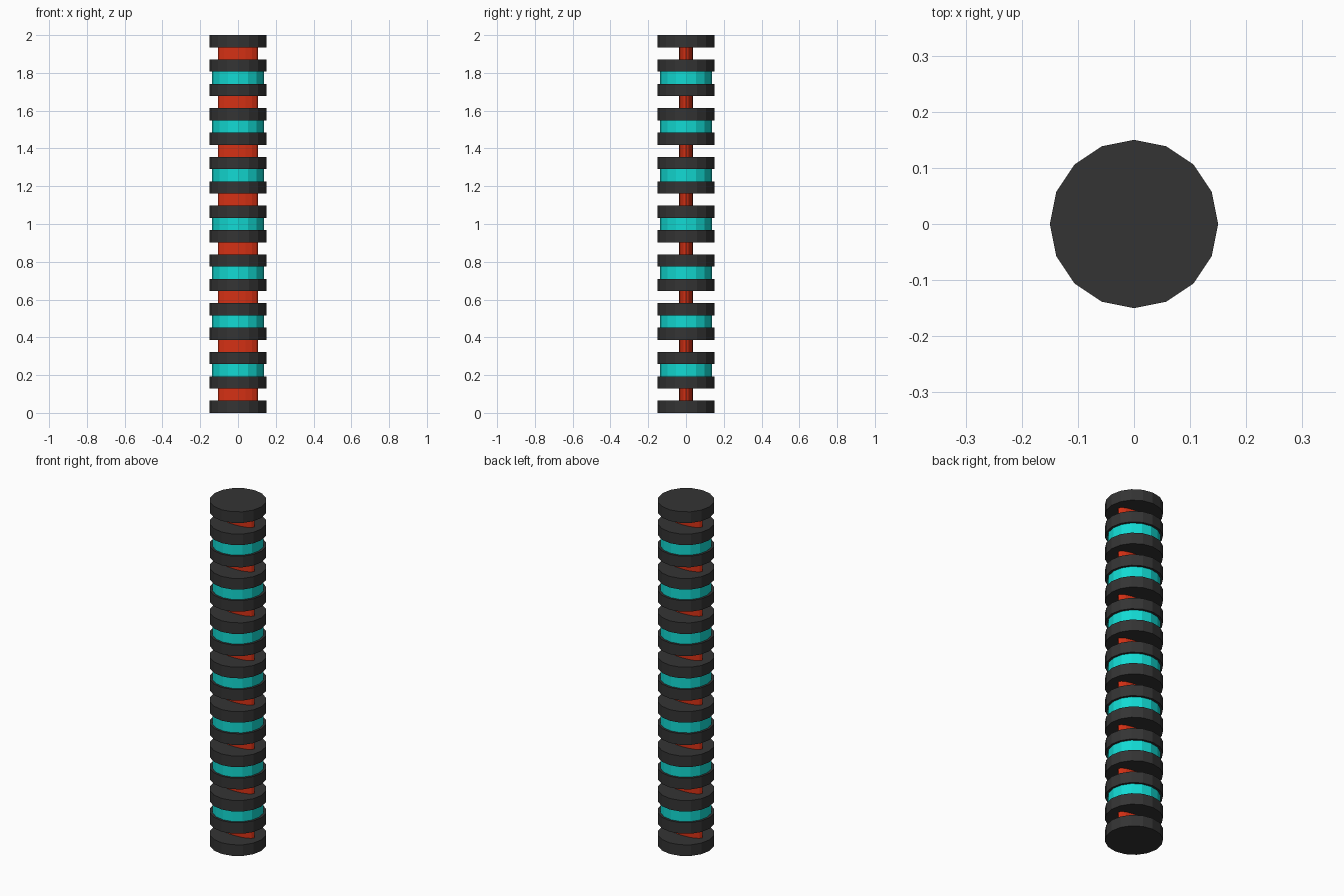
import bpy
import math

if "Cube" in bpy.data.objects:
    bpy.data.objects.remove(bpy.data.objects["Cube"])

LAYERS = 31
H = 2.0 / LAYERS      # every layer has the same height
SIDES = 16


def material(name, rgb):
    m = bpy.data.materials.new(name)
    m.diffuse_color = (*rgb, 1.0)
    m.use_nodes = True
    m.node_tree.nodes["Principled BSDF"].inputs["Base Color"].default_value = m.diffuse_color
    return m


black = material("dark grey", (0.034, 0.034, 0.034))
cyan = material("cyan", (0.006, 0.70, 0.65))
red = material("orange red", (0.66, 0.030, 0.007))


def layer(name, index, rx, ry, mat):
    """Faceted (optionally elliptical) disc with corners on the x and y axes."""
    bpy.ops.mesh.primitive_cylinder_add(vertices=SIDES, radius=1, depth=1,
                                        location=(0, 0, (index + 0.5) * H))
    ob = bpy.context.object
    ob.name = name
    ob.scale = (rx, ry, H)
    bpy.ops.object.transform_apply(location=False, rotation=False, scale=True)
    ob.data.materials.append(mat)
    return ob


for i in range(LAYERS):
    if i % 2 == 0:            # wide dark discs
        layer(f"dark_disc_{i // 2}", i, 0.15, 0.15, black)
    elif i % 4 == 1:          # flattened red cores
        layer(f"red_core_{i // 4}", i, 0.105, 0.037, red)
    else:                     # round cyan rings
        layer(f"cyan_ring_{i // 4}", i, 0.137, 0.137, cyan)
